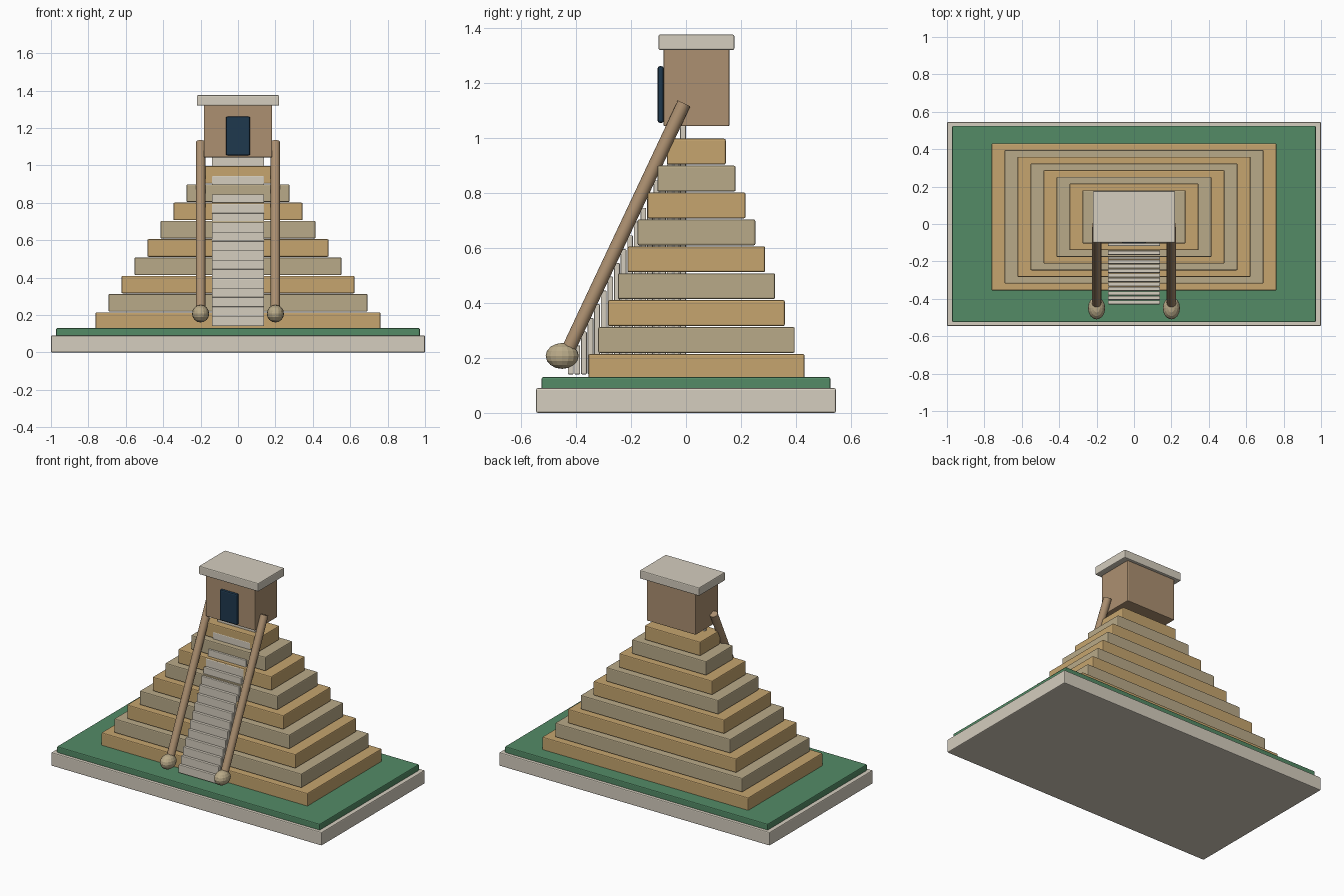
import bpy
from mathutils import Vector

if "Cube" in bpy.data.objects:
    bpy.data.objects.remove(bpy.data.objects["Cube"])


def material(name, rgb):
    m = bpy.data.materials.new(name)
    # swatches are picked in sRGB, diffuse_color is linear
    m.diffuse_color = [c ** 2.2 for c in rgb] + [1.0]
    m.use_nodes = True
    m.node_tree.nodes["Principled BSDF"].inputs["Base Color"].default_value = m.diffuse_color
    return m


STONE = material("pale_stone", (0.83, 0.80, 0.74))
GRASS = material("grass_green", (0.33, 0.54, 0.40))
GOLD = material("gold_sandstone", (0.77, 0.64, 0.43))
SAND = material("grey_sandstone", (0.72, 0.66, 0.53))
CLAY = material("brown_clay", (0.67, 0.56, 0.44))
DARK = material("dark_blue", (0.14, 0.23, 0.31))


def finish(obj, name, mat):
    obj.name = name
    obj.data.materials.append(mat)
    return obj


def box(name, x, y, z, mat, bevel=0.006):
    """Bevelled block spanning the (low, high) ranges x, y and z."""
    spans = (x, y, z)
    bpy.ops.mesh.primitive_cube_add(size=1, location=[(a + b) / 2 for a, b in spans])
    obj = finish(bpy.context.object, name, mat)
    obj.scale = [b - a for a, b in spans]
    bpy.ops.object.transform_apply(location=False, rotation=False, scale=True)
    mod = obj.modifiers.new("soft_edges", "BEVEL")
    mod.width = bevel
    mod.segments = 2
    return obj


# Plinth and lawn
box("plinth", (-1, 1), (-0.545, 0.545), (0, 0.09), STONE)
box("lawn", (-0.972, 0.972), (-0.525, 0.525), (0.085, 0.13), GRASS)

# Nine shrinking terraces in alternating stone
for i in range(9):
    hx = 0.762 - 0.0695 * i
    hy = 0.393 - 0.0358 * i
    top = 0.214 + 0.0978 * i
    box(f"terrace_{i + 1}", (-hx, hx), (0.038 - hy, 0.038 + hy),
        (top - 0.094, top), SAND if i % 2 else GOLD)

# Staircase: thin slabs standing on the lawn, each taller than the last
STEPS = 18
for i in range(STEPS):
    y = -0.419 + 0.408 * i / (STEPS - 1)
    box(f"stair_{i + 1}", (-0.14, 0.14), (y - 0.0105, y + 0.0105),
        (0.14, 0.195 + 0.05 * i), STONE, 0.004)

# Temple on the summit
box("temple_room", (-0.182, 0.182), (-0.082, 0.158), (1.042, 1.325), CLAY, 0.005)
box("temple_roof", (-0.22, 0.22), (-0.1, 0.176), (1.319, 1.375), STONE)
box("temple_door", (-0.065, 0.065), (-0.103, -0.081), (1.054, 1.26), DARK, 0.008)

# Sloping rails, each ending in a carved ball
for side, x in (("left", -0.2), ("right", 0.2)):
    low, high = Vector((x, -0.435, 0.215)), Vector((x, -0.007, 1.125))
    axis = high - low
    bpy.ops.mesh.primitive_cylinder_add(
        vertices=16, radius=0.025, depth=axis.length, location=(low + high) / 2,
        rotation=axis.to_track_quat("Z", "Y").to_euler())
    finish(bpy.context.object, f"{side}_rail", CLAY)
    bpy.ops.object.shade_smooth_by_angle()

    bpy.ops.mesh.primitive_uv_sphere_add(
        segments=16, ring_count=8, radius=1, location=(x, -0.45, 0.207))
    ball = finish(bpy.context.object, f"{side}_rail_ball", SAND)
    ball.scale = (0.046, 0.06, 0.047)
    bpy.ops.object.transform_apply(location=False, rotation=False, scale=True)
